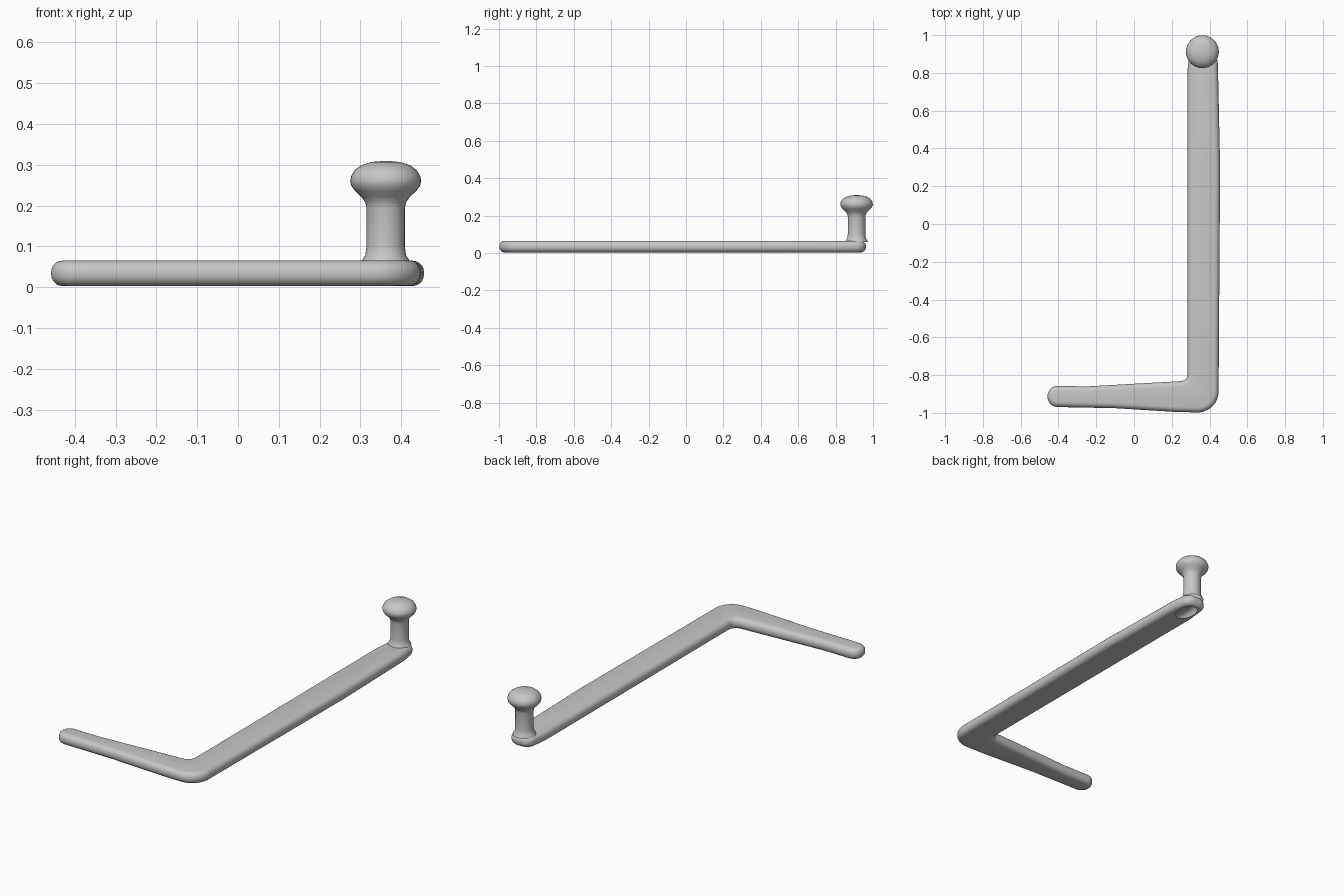
import bpy
import bmesh
import math
from mathutils import Vector

if "Cube" in bpy.data.objects:
    bpy.data.objects.remove(bpy.data.objects["Cube"], do_unlink=True)

grey = bpy.data.materials.new("plain grey")
grey.use_nodes = True
colour = (0.57, 0.57, 0.57, 1)
grey.diffuse_color = colour
grey.node_tree.nodes["Principled BSDF"].inputs["Base Color"].default_value = colour


def make_object(name, bm, degrees):
    mesh = bpy.data.meshes.new(name)
    bm.to_mesh(mesh)
    bm.free()
    obj = bpy.data.objects.new(name, mesh)
    mesh.materials.append(grey)
    bpy.context.collection.objects.link(obj)
    bpy.ops.object.select_all(action='DESELECT')
    obj.select_set(True)
    bpy.context.view_layer.objects.active = obj
    bpy.ops.object.shade_smooth_by_angle(angle=math.radians(degrees))


def rounded_outline(corners, steps=8):
    """Replace each (x, y, radius) corner with a circular arc."""
    points = []
    for i, (x, y, r) in enumerate(corners):
        p = Vector((x, y))
        if r == 0:
            points.append(p)
            continue
        a = (Vector(corners[i - 1][:2]) - p).normalized()
        b = (Vector(corners[(i + 1) % len(corners)][:2]) - p).normalized()
        half = a.angle(b) / 2
        centre = p + (a + b).normalized() * r / math.sin(half)
        start = p + a * r / math.tan(half) - centre
        end = p + b * r / math.tan(half) - centre
        for s in range(steps + 1):
            points.append(centre + start.lerp(end, s / steps).normalized() * r)
    return points


# Flat L-shaped bar with a tapering arm
corners = [(-0.458, -0.968, 0.054), (-0.1, -0.975, 0), (0.22, -0.995, 0),
           (0.447, -1.0, 0.11), (0.456, 0.3, 0), (0.444, 0.85, 0),
           (0.425, 0.962, 0.055), (0.3, 0.962, 0.055), (0.284, 0.82, 0),
           (0.284, -0.83, 0.035), (-0.25, -0.86, 0), (-0.458, -0.856, 0.054)]
bm = bmesh.new()
base = bm.faces.new([bm.verts.new((p.x, p.y, 0.003)) for p in rounded_outline(corners)])
top = bmesh.ops.extrude_face_region(bm, geom=[base])
raised = [v for v in top["geom"] if isinstance(v, bmesh.types.BMVert)]
bmesh.ops.translate(bm, verts=raised, vec=(0, 0, 0.062))
bmesh.ops.recalc_face_normals(bm, faces=bm.faces[:])

# Round the upper and lower rims
rims = [e for e in bm.edges if abs(e.verts[0].co.z - e.verts[1].co.z) < 0.001]
bmesh.ops.bevel(bm, geom=rims, offset=0.028, offset_type='OFFSET', segments=5,
                profile=0.5, affect='EDGES', clamp_overlap=False)

# Oval opening in the underside, below the post
bm.normal_update()
underside = max((f for f in bm.faces if f.normal.z < -0.9), key=lambda f: f.calc_area())
boundary = list(underside.edges)
height = underside.verts[0].co.z
bmesh.ops.delete(bm, geom=[underside], context='FACES_ONLY')
sides = 24
oval = [bm.verts.new((0.364 + 0.046 * math.cos(math.tau * i / sides),
                      0.865 + 0.07 * math.sin(math.tau * i / sides), height))
        for i in range(sides)]
boundary += [bm.edges.new((oval[i - 1], oval[i])) for i in range(sides)]
bmesh.ops.triangle_fill(bm, edges=boundary, use_beauty=True, normal=(0, 0, -1))
bmesh.ops.recalc_face_normals(bm, faces=bm.faces[:])
make_object("bar", bm, 40)

# Post with a mushroom knob, turned as one piece
profile = [(0.06, 0.06), (0.057, 0.068), (0.05, 0.078), (0.047, 0.1), (0.047, 0.195),
           (0.05, 0.208), (0.06, 0.222), (0.075, 0.236), (0.084, 0.248), (0.087, 0.26),
           (0.085, 0.272), (0.076, 0.287), (0.06, 0.299), (0.035, 0.307), (0, 0.31)]
bm = bmesh.new()
verts = [bm.verts.new((r, 0, z)) for r, z in profile]
edges = [bm.edges.new(pair) for pair in zip(verts, verts[1:])]
bmesh.ops.spin(bm, geom=verts + edges, cent=(0, 0, 0), axis=(0, 0, 1),
               angle=math.tau, steps=32)
bmesh.ops.remove_doubles(bm, verts=bm.verts[:], dist=0.0005)
bmesh.ops.translate(bm, verts=bm.verts[:], vec=(0.362, 0.912, 0))
bmesh.ops.recalc_face_normals(bm, faces=bm.faces[:])
make_object("post_and_knob", bm, 50)
